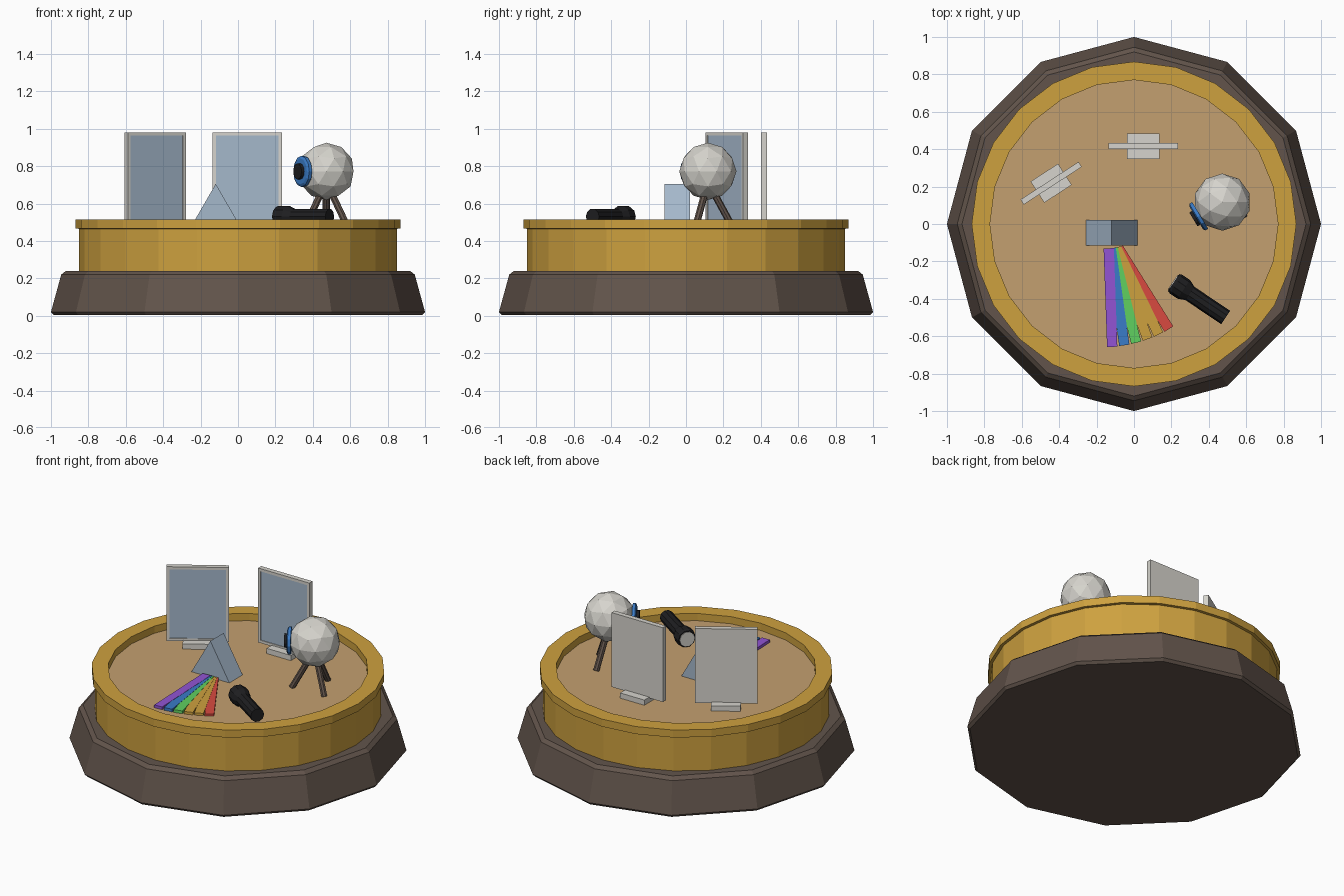
import bpy, bmesh, math
from mathutils import Vector, Matrix

if "Cube" in bpy.data.objects:
    bpy.data.objects.remove(bpy.data.objects["Cube"])


def srgb(r, g, b):
    f = lambda c: c / 12.92 if c <= 0.04045 else ((c + 0.055) / 1.055) ** 2.4
    return (f(r / 255), f(g / 255), f(b / 255), 1)


MATS = {}
for name, rgb in {
    "dark_wood": (98, 84, 75), "gold": (206, 161, 63), "sand": (196, 160, 112),
    "light_grey": (214, 212, 205), "glass": (165, 184, 203), "black": (30, 30, 32),
    "purple": (146, 84, 212), "blue": (58, 124, 200), "green": (96, 208, 96),
    "red": (216, 74, 64),
}.items():
    MATS[name] = bpy.data.materials.new(name)
    MATS[name].diffuse_color = srgb(*rgb)

FLOOR = 0.468


def finish(bm, name, mats, matrix=None):
    bmesh.ops.recalc_face_normals(bm, faces=bm.faces)
    me = bpy.data.meshes.new(name)
    bm.to_mesh(me)
    bm.free()
    for m in mats:
        me.materials.append(MATS[m])
    ob = bpy.data.objects.new(name, me)
    if matrix:
        ob.matrix_world = matrix
    bpy.context.collection.objects.link(ob)
    return ob


def lathe(name, profile, sides, mat, matrix=None, closed=False):
    """Spin (radius, height) points about z; open profiles get end caps."""
    bm = bmesh.new()
    rings = [[bm.verts.new((r * math.cos(2 * math.pi * i / sides),
                            r * math.sin(2 * math.pi * i / sides), z))
              for i in range(sides)] for r, z in profile]
    pairs = list(zip(rings, rings[1:]))
    if closed:
        pairs.append((rings[-1], rings[0]))
    else:
        bm.faces.new(rings[0])
        bm.faces.new(rings[-1])
    for a, b in pairs:
        for i in range(sides):
            j = (i + 1) % sides
            bm.faces.new((a[i], a[j], b[j], b[i]))
    return finish(bm, name, [mat], matrix)


def along(origin, direction):
    """Matrix that points local z along a direction from an origin."""
    rot = Vector(direction).to_track_quat('Z', 'Y').to_matrix().to_4x4()
    return Matrix.Translation(origin) @ rot


def box(name, size, mat, matrix, mats=None):
    bm = bmesh.new()
    bmesh.ops.create_cube(bm, size=1, matrix=Matrix.Diagonal((*size, 1)))
    return finish(bm, name, [mat], matrix)


# Stage: twelve-sided plinth, gold drum, raised lip, sandy floor
lathe("plinth", [(0.985, 0.003), (1.0, 0.02), (0.945, 0.22), (0.92, 0.24)], 12, "dark_wood")
lathe("drum", [(0.85, 0.235), (0.85, 0.466)], 24, "gold")
lathe("lip", [(0.77, 0.46), (0.868, 0.466), (0.868, 0.515), (0.77, 0.515)], 24, "gold", closed=True)
lathe("floor", [(0.775, 0.455), (0.775, FLOOR)], 24, "sand")


# Standing mirrors: frame with inset glass, on a foot block
def mirror(name, x, y, angle):
    place = Matrix.Translation((x, y, 0)) @ Matrix.Rotation(math.radians(angle), 4, 'Z')
    box(name + "_foot", (0.175, 0.135, 0.036), "light_grey",
        place @ Matrix.Translation((0, 0, FLOOR + 0.016)))
    bm = bmesh.new()
    bmesh.ops.create_cube(bm, size=1, matrix=Matrix.Diagonal((0.37, 0.032, 0.485, 1)))
    bm.faces.ensure_lookup_table()
    front = min(bm.faces, key=lambda f: f.calc_center_median().y)
    bmesh.ops.inset_region(bm, faces=[front], thickness=0.025)
    bmesh.ops.inset_region(bm, faces=[front], thickness=0.0005, depth=-0.004)
    front.material_index = 1
    finish(bm, name + "_frame", ["light_grey", "glass"],
           place @ Matrix.Translation((0, 0, 0.738)))


mirror("back_mirror", 0.05, 0.416, 0)
mirror("side_mirror", -0.443, 0.218, 33)

# Glass prism lying along y
bm = bmesh.new()
tri = [bm.verts.new((x, -0.115, z)) for x, z in ((-0.256, FLOOR), (0.018, FLOOR), (-0.119, 0.705))]
face = bm.faces.new(tri)
ext = bmesh.ops.extrude_face_region(bm, geom=[face])
bmesh.ops.translate(bm, vec=(0, 0.137, 0),
                    verts=[v for v in ext["geom"] if isinstance(v, bmesh.types.BMVert)])
finish(bm, "prism", ["glass"])

# Rainbow fan: overlapping strips, highest on the left
for i, colour in enumerate(("purple", "blue", "green", "gold", "gold", "red")):
    t = i / 5
    start = Vector((-0.135 + 0.052 * t, -0.13, 0))
    a = math.radians(2 + 30 * t)
    d = Vector((math.sin(a), -math.cos(a), 0))
    length = 0.527 - 0.018 * t
    centre = start + d * length / 2
    centre.z = FLOOR + 0.012 - 0.0015 * i
    box("rainbow_strip_%d" % (i + 1), (0.055, length, 0.018), colour,
        Matrix.Translation(centre) @ Matrix.Rotation(a, 4, 'Z'))

# Eyeball on a tripod
eye = Vector((0.472, 0.117, 0.772))
bm = bmesh.new()
bmesh.ops.create_icosphere(bm, subdivisions=2, radius=0.153)
finish(bm, "eyeball", ["light_grey"], Matrix.Translation(eye))
a = math.radians(211)
gaze = Vector((math.cos(a), math.sin(a), 0))
lathe("iris", [(0.083, 0), (0.083, 0.018), (0.07, 0.025)], 12, "blue", along(eye + gaze * 0.138, gaze))
lathe("pupil", [(0.043, 0), (0.043, 0.03)], 12, "black", along(eye + gaze * 0.15, gaze))
for i in range(3):
    a = math.radians(90 + 120 * i)
    out = Vector((math.cos(a), math.sin(a), 0))
    top = Vector((eye.x, eye.y, 0.66)) + out * 0.03
    foot = Vector((eye.x, eye.y, FLOOR)) + out * 0.135
    lathe("tripod_leg_%d" % (i + 1), [(0.019, 0), (0.019, (foot - top).length)], 8,
          "dark_wood", along(top, foot - top))

# Torch lying on the floor, lens towards the prism
head = Vector((0.212, -0.313, 0.53))
axis = Vector((0.265, -0.178, 0)).normalized()
lathe("torch_body", [(0.054, 0), (0.06, 0.015), (0.06, 0.065), (0.043, 0.105), (0.043, 0.335)],
      10, "black", along(head, axis))
lathe("torch_lens", [(0.047, 0), (0.047, 0.008)], 10, "light_grey", along(head - axis * 0.005, axis))

for m in bpy.data.materials:
    if m.users and not m.is_grease_pencil:
        m.use_nodes = True
        m.node_tree.nodes["Principled BSDF"].inputs["Base Color"].default_value = m.diffuse_color
